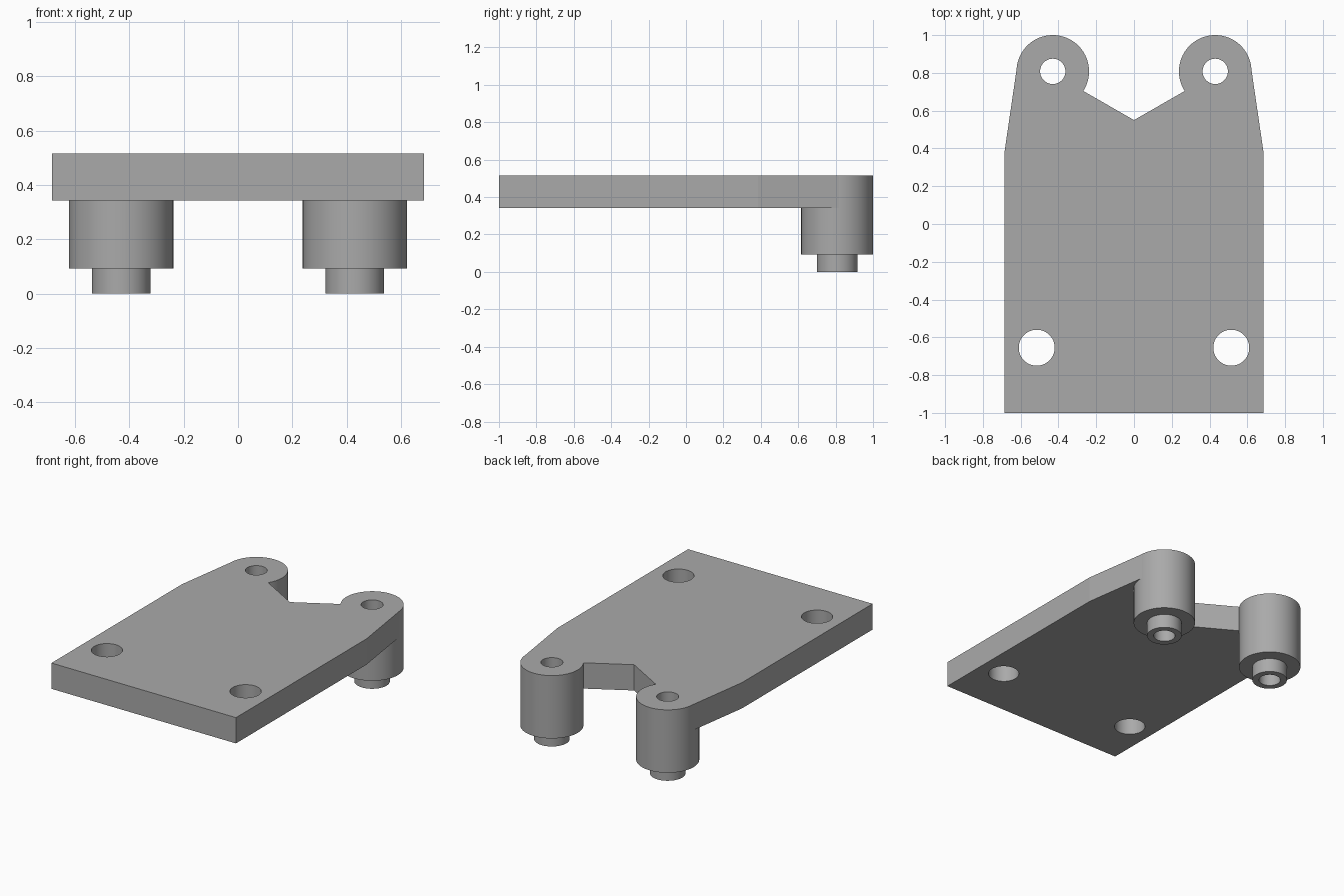
import bpy
import bmesh
from math import radians

cube = bpy.data.objects.get("Cube")
if cube:
    bpy.data.objects.remove(cube, do_unlink=True)

PLATE_BOTTOM, TOP = 0.342, 0.515
SHOULDER = 0.093
POST_X, POST_Y = 0.43, 0.808
POST_R, SPIGOT_R, BORE_R = 0.192, 0.108, 0.067
HOLE_X, HOLE_Y, HOLE_R = 0.515, -0.655, 0.095

grey = bpy.data.materials.new("plain grey")
grey.use_nodes = True
colour = (0.4, 0.4, 0.4, 1)
grey.diffuse_color = colour
grey.node_tree.nodes["Principled BSDF"].inputs["Base Color"].default_value = colour


def prism(name, outline, z0, z1):
    """Extrude a flat outline from z0 to z1."""
    bm = bmesh.new()
    face = bm.faces.new([bm.verts.new((x, y, z0)) for x, y in outline])
    new = bmesh.ops.extrude_face_region(bm, geom=[face])["geom"]
    verts = [v for v in new if isinstance(v, bmesh.types.BMVert)]
    bmesh.ops.translate(bm, verts=verts, vec=(0, 0, z1 - z0))
    bmesh.ops.recalc_face_normals(bm, faces=bm.faces)
    mesh = bpy.data.meshes.new(name)
    bm.to_mesh(mesh)
    bm.free()
    obj = bpy.data.objects.new(name, mesh)
    bpy.context.collection.objects.link(obj)
    mesh.materials.append(grey)
    return obj


def cylinder(name, x, y, radius, z0, z1):
    bpy.ops.mesh.primitive_cylinder_add(
        vertices=96, radius=radius, depth=z1 - z0, location=(x, y, (z0 + z1) / 2))
    obj = bpy.context.object
    obj.name = name
    obj.data.materials.append(grey)
    return obj


def combine(target, tool, operation):
    """Apply a boolean and remove the used-up tool."""
    tool.hide_render = True
    bpy.context.view_layer.objects.active = target
    mod = target.modifiers.new(operation.lower(), "BOOLEAN")
    mod.operation = operation
    mod.solver = "EXACT"
    mod.object = tool
    bpy.ops.object.modifier_apply(modifier=mod.name)
    bpy.data.objects.remove(tool, do_unlink=True)


# Plate with tapered shoulders and a V notch between the two ears
half = [(0.685, -1), (0.685, 0.385), (0.619, 0.836), (POST_X, POST_Y - 0.011)]
outline = half + [(0, 0.55)] + [(-x, y) for x, y in reversed(half)]
plate = prism("mounting_plate", outline, PLATE_BOTTOM, TOP)

# Posts and their stepped spigots
for side in (-1, 1):
    post = cylinder("post", side * POST_X, POST_Y, POST_R, SHOULDER, TOP)
    combine(plate, post, "UNION")
    spigot = cylinder("spigot", side * POST_X, POST_Y, SPIGOT_R, 0, SHOULDER + 0.1)
    combine(plate, spigot, "UNION")

# Bores through the posts and bolt holes through the plate
for side in (-1, 1):
    for x, y, radius in ((POST_X, POST_Y, BORE_R), (HOLE_X, HOLE_Y, HOLE_R)):
        cutter = cylinder("hole_cutter", side * x, y, radius, -0.1, TOP + 0.1)
        combine(plate, cutter, "DIFFERENCE")

# Smooth round walls, crisp corners
bpy.ops.object.select_all(action="DESELECT")
plate.select_set(True)
bpy.context.view_layer.objects.active = plate
bpy.ops.object.shade_smooth_by_angle(angle=radians(5))
